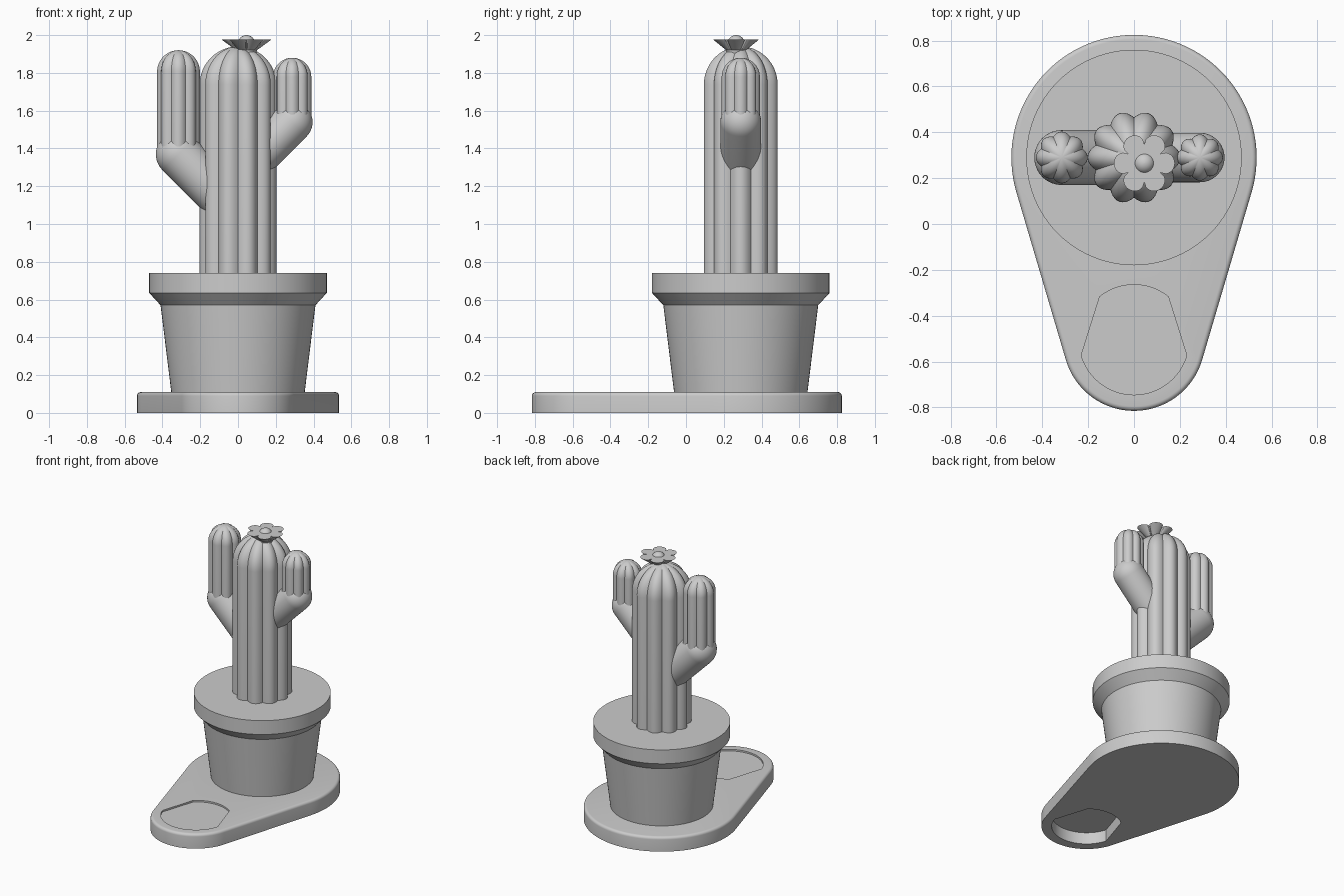
import bpy, bmesh
from math import pi, sin, cos, asin, sqrt, atan2
from mathutils import Vector

cube = bpy.data.objects.get("Cube")
if cube:
    bpy.data.objects.remove(cube)

grey = bpy.data.materials.new("plain grey")
grey.use_nodes = True
grey.diffuse_color = (0.6, 0.6, 0.6, 1)
grey.node_tree.nodes["Principled BSDF"].inputs["Base Color"].default_value = (0.6, 0.6, 0.6, 1)

POT_Y = 0.29      # shared axis of pot and cactus
HOLE_Y = -0.505   # centre of the round recess


def loft(name, rings, location=(0, 0, 0), angle=30):
    """Skin a stack of equal-length point rings and cap both ends."""
    bm = bmesh.new()
    loops = [[bm.verts.new(p) for p in ring] for ring in rings]
    n = len(loops[0])
    for low, high in zip(loops, loops[1:]):
        for i in range(n):
            j = (i + 1) % n
            bm.faces.new((low[i], low[j], high[j], high[i]))
    bm.faces.new(loops[0][::-1])
    bm.faces.new(loops[-1])
    bmesh.ops.recalc_face_normals(bm, faces=bm.faces)
    mesh = bpy.data.meshes.new(name)
    bm.to_mesh(mesh)
    bm.free()
    obj = bpy.data.objects.new(name, mesh)
    obj.location = location
    bpy.context.collection.objects.link(obj)
    mesh.materials.append(grey)
    bpy.ops.object.select_all(action='DESELECT')
    obj.select_set(True)
    bpy.context.view_layer.objects.active = obj
    bpy.ops.object.shade_smooth_by_angle(angle=angle * pi / 180)
    return obj


def circle(r, z, n=96):
    return [(r * cos(2 * pi * i / n), r * sin(2 * pi * i / n), z) for i in range(n)]


def ribbed_column(name, x, bottom, top, outer, valley, ribs):
    """Fluted column with a rounded top."""
    n = ribs * 10

    def ring(scale, z):
        pts = []
        for i in range(n):
            a = 2 * pi * i / n
            r = scale * (valley + (outer - valley) * abs(cos(ribs * a / 2)))
            pts.append((r * cos(a), r * sin(a), z))
        return pts

    rings = [ring(1, bottom)]
    for k in range(16):
        t = pi / 2 * k / 15.2
        rings.append(ring(cos(t), top - outer + outer * sin(t)))
    return loft(name, rings, (x, POT_Y, 0))


def elbow(name, x, z, r, length):
    """Round-ended tube slanting down from an arm into the trunk."""
    profile = [(r * cos(t), r * sin(t)) for t in [pi / 2 * k / 12.3 for k in range(12, -1, -1)]]
    rings = [circle(a, h, 48) for a, h in profile] + [circle(r, -length, 48)]
    obj = loft(name, rings, (x, POT_Y, z))
    side = 1 if x > 0 else -1
    obj.rotation_euler = (0, side * pi / 4, 0)
    return obj


# Base plate: rounded teardrop with a shallow recess above and a deep one below
def outline(inset, z, n=64):
    big, small = 0.535 - inset, 0.31 - inset
    a = asin((big - small) / (POT_Y - HOLE_Y))
    pts = []
    for centre, r, start, end in ((POT_Y, big, -a, pi + a),
                                  (HOLE_Y, small, pi + a, 2 * pi - a)):
        for i in range(n):
            t = start + (end - start) * i / (n - 1)
            pts.append((r * cos(t), centre + r * sin(t), z))
    return pts


def recess(z, r=0.24):
    pts = []
    for x, y, _ in outline(0, 0):
        t = atan2(y - HOLE_Y, x)
        pts.append((r * cos(t), HOLE_Y + r * sin(t), z))
    return pts


height, bevel = 0.11, 0.02
rings = [recess(0.088), recess(0), outline(0, 0)]
for k in range(6):
    t = pi / 2 * k / 5
    rings.append(outline(bevel * (1 - cos(t)), height - bevel + bevel * sin(t)))
rings += [recess(height), recess(0.098)]
loft("base_plate", rings)

# Pot with flared rim, filled level to the top
pot_profile = [(0.352, 0.1), (0.41, 0.57), (0.47, 0.635), (0.47, 0.74)]
loft("pot", [circle(r, z) for r, z in pot_profile], (0, POT_Y, 0))

# Cactus trunk and its two raised arms
ribbed_column("trunk", 0, 0.72, 1.94, 0.203, 0.175, 10)
for side, x, z, top, r in (("right", -0.315, 1.37, 1.92, 0.113),
                           ("left", 0.287, 1.54, 1.88, 0.101)):
    ribbed_column(side + "_arm", x, z, top, r, r * 0.87, 8)
    elbow(side + "_elbow", x, z, r + 0.007, (abs(x) - 0.05) * sqrt(2))


# Flower: flared petals around a round centre
def petals(r, depth, z, n=96):
    pts = []
    for i in range(n):
        a = 2 * pi * i / n
        k = r * (1 - depth + depth * sqrt(abs(cos(3 * a))))
        pts.append((k * cos(a), k * sin(a), z))
    return pts


FLOWER = (0.045, 0.265, 0)
loft("flower_petals", [petals(0.05, 0, 1.9), petals(0.055, 0.1, 1.92),
                       petals(0.133, 0.38, 1.977)], FLOWER)
ball = [pi * (k + 0.15) / 16.3 - pi / 2 for k in range(17)]
loft("flower_centre", [circle(0.047 * cos(t), 1.953 + 0.047 * sin(t), 32) for t in ball], FLOWER)
